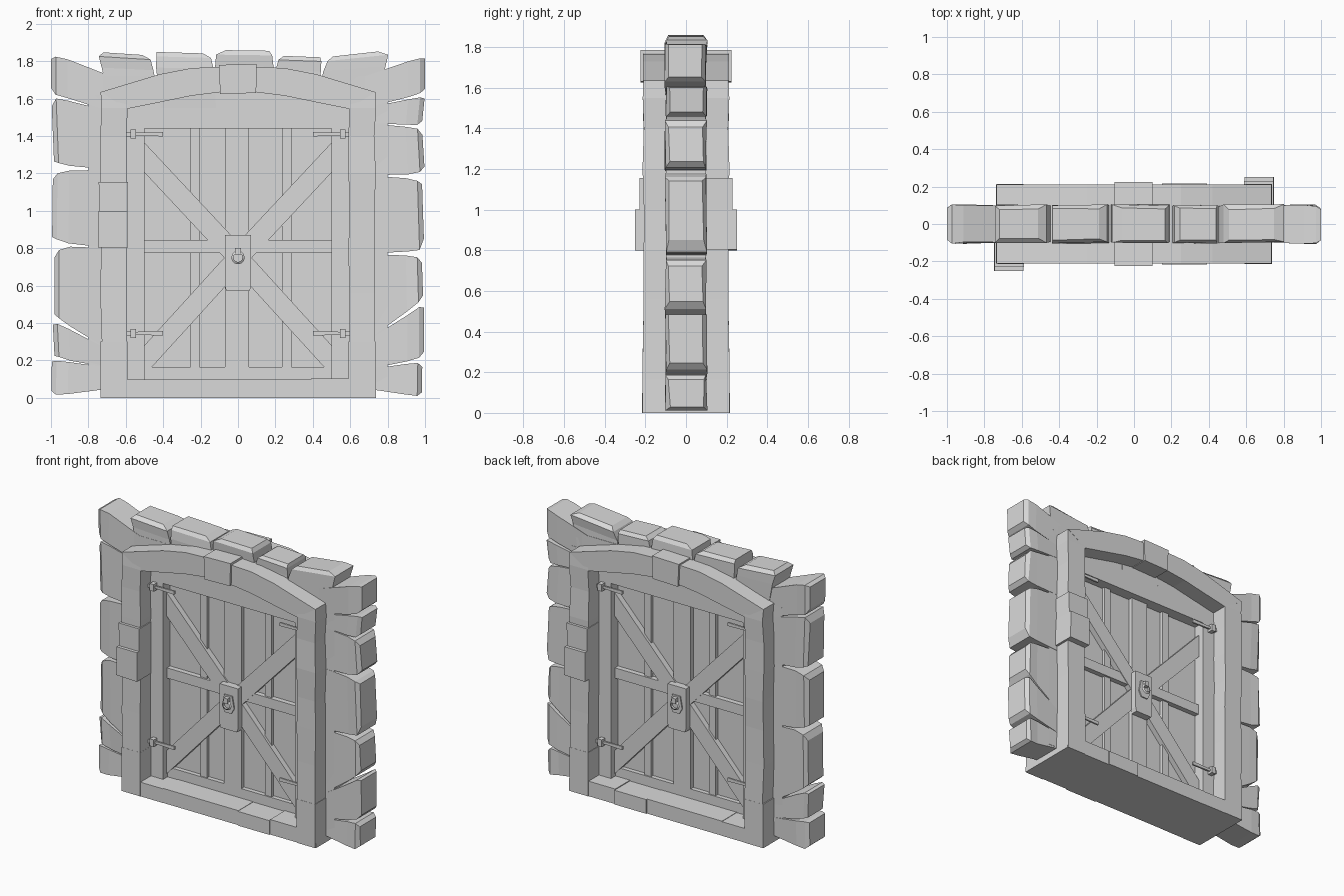
import bpy, bmesh, math, random
from mathutils import Matrix

random.seed(4)
if "Cube" in bpy.data.objects:
    bpy.data.objects.remove(bpy.data.objects["Cube"], do_unlink=True)

grey = bpy.data.materials.new("stone_grey")
grey.use_nodes = True
grey.diffuse_color = (0.7, 0.7, 0.7, 1)
grey.node_tree.nodes["Principled BSDF"].inputs["Base Color"].default_value = (0.7, 0.7, 0.7, 1)


def wob(a):
    return random.uniform(-a, a)


def finish(name, bm, both=False):
    """Turn a bmesh into an object; 'both' repeats it on the back face."""
    bmesh.ops.recalc_face_normals(bm, faces=bm.faces)
    if both:
        copy = bmesh.ops.duplicate(bm, geom=bm.verts[:] + bm.edges[:] + bm.faces[:])
        verts = [v for v in copy["geom"] if isinstance(v, bmesh.types.BMVert)]
        bmesh.ops.rotate(bm, verts=verts, matrix=Matrix.Rotation(math.pi, 3, 'Z'))
    mesh = bpy.data.meshes.new(name)
    bm.to_mesh(mesh)
    bm.free()
    mesh.materials.append(grey)
    ob = bpy.data.objects.new(name, mesh)
    bpy.context.collection.objects.link(ob)
    return ob


def loft(name, rings, both=False):
    """Skin matching rings of points and cap both ends."""
    bm = bmesh.new()
    rows = [[bm.verts.new(p) for p in ring] for ring in rings]
    n = len(rows[0])
    for a, b in zip(rows, rows[1:]):
        for i in range(n):
            j = (i + 1) % n
            bm.faces.new((a[i], a[j], b[j], b[i]))
    bm.faces.new(rows[0])
    bm.faces.new(rows[-1])
    return finish(name, bm, both)


def prism(name, pts, y0, y1, both=False):
    return loft(name, [[(x, y, z) for x, z in pts] for y in (y0, y1)], both)


def box(name, x0, x1, z0, z1, y0, y1, both=False):
    return prism(name, [(x0, z0), (x1, z0), (x1, z1), (x0, z1)], y0, y1, both)


def stone(name, in_a, in_b, out_a, out_b):
    """Rough wall stone: flush inside, narrowing to a chipped outer end."""
    rings = []
    for t, gap, depth in ((0, 0, 0.098), (0.72, 0.025, 0.1), (0.92, 0.05, 0.1), (1, 0.13, 0.082)):
        ends = []
        for k in (gap + wob(gap * 0.5), 1 - gap + wob(gap * 0.5)):
            a = [p + (q - p) * t for p, q in zip(in_a, out_a)]
            b = [p + (q - p) * t for p, q in zip(in_b, out_b)]
            ends.append([p + (q - p) * k for p, q in zip(a, b)])
        (ax, az), (bx, bz) = ends
        d = [depth + wob(0.006) * (t > 0) for _ in range(4)]
        rings.append([(ax, -d[0], az), (bx, -d[1], bz), (bx, d[2], bz), (ax, d[3], az)])
    loft(name, rings)


# Wall core around the opening
for s, side in ((-1, "right"), (1, "left")):
    x0, x1 = sorted((s * 0.5, s * 0.8))
    box(f"wall_core_{side}", x0, x1, 0.05, 1.62, -0.098, 0.098)
box("wall_lintel", -0.72, 0.72, 1.44, 1.72, -0.098, 0.098)

# Wall edge stones: outer and inner seam heights for each side
seams = {
    -1: [(1.85, 1.72), (1.62, 1.53), (1.23, 1.22), (0.82, 0.8), (0.42, 0.25), (0.21, 0.16), (0.0, 0.05)],
    1: [(1.84, 1.72), (1.62, 1.55), (1.45, 1.47), (1.19, 1.19), (0.77, 0.77), (0.51, 0.3), (0.2, 0.15), (0.0, 0.05)],
}
for s, rows in seams.items():
    for i, (top, low) in enumerate(zip(rows, rows[1:])):
        reach = [1 - random.random() * 0.02 if i else 1 for _ in range(2)]
        stone(f"side_stone_{'left' if s > 0 else 'right'}_{i + 1}",
              (s * 0.68, low[1]), (s * 0.68, top[1]),
              (s * reach[0], low[0]), (s * reach[1], top[0]))

# Top course of stones
cuts = [-0.76, -0.46, -0.13, 0.2, 0.46, 0.82]
tops = [(1.85, 1.83), (1.85, 1.84), (1.86, 1.855), (1.83, 1.82), (1.82, 1.86)]
for i, (za, zb) in enumerate(tops):
    a, b = cuts[i], cuts[i + 1]
    stone(f"top_stone_{i + 1}", (a * 0.9, 1.55), (b * 0.9, 1.55), (a, za), (b, zb))

# Frame posts, slightly uneven
for s, side in ((-1, "right"), (1, "left")):
    rings = []
    for z in (0, 0.3, 0.56, 0.8, 1.0, 1.2, 1.4, 1.55):
        o, i, d = s * (0.733 + wob(0.007)), s * (0.594 + wob(0.004)), 0.21 + wob(0.004)
        rings.append([(i, -d, z), (o, -d, z), (o, d, z), (i, d, z)])
    rings.append([(s * 0.594, -0.21, 1.6), (s * 0.735, -0.21, 1.635),
                  (s * 0.735, 0.21, 1.635), (s * 0.594, 0.21, 1.6)])
    loft(f"frame_post_{side}", rings)
    box(f"post_foot_{side}", *sorted((s * 0.592, s * 0.735)), 0, 0.3, -0.214, 0.214)

# Shallow arch and keystone
outer = [(0.735, 1.635), (0.42, 1.73), (0.25, 1.763), (0.09, 1.77)]
inner = [(0.594, 1.545), (0.42, 1.58), (0.25, 1.615), (0.09, 1.635)]
for s, side in ((-1, "right"), (1, "left")):
    loft(f"arch_{side}", [[(s * o[0], -0.212, o[1]), (s * o[0], 0.212, o[1]),
                           (s * i[0], 0.212, i[1]), (s * i[0], -0.212, i[1])]
                          for o, i in zip(outer, inner)])
prism("keystone", [(-0.095, 1.625), (0.097, 1.63), (0.1, 1.785), (-0.103, 1.78)], -0.225, 0.225)

# Sill stones
sill = [-0.6, -0.42, 0.15, 0.39, 0.6]
for i, (a, b) in enumerate(zip(sill, sill[1:])):
    d = 0.212 + wob(0.005)
    box(f"sill_stone_{i + 1}", a, b, 0, 0.1 + wob(0.004), -d, d)

# Projecting blocks on one post of each face
prism("post_block_lower", [(-0.748, 0.805), (-0.59, 0.8), (-0.59, 1.0), (-0.745, 1.0)], -0.252, -0.1, True)
prism("post_block_upper", [(-0.74, 1.0), (-0.588, 1.0), (-0.588, 1.155), (-0.745, 1.155)], -0.23, -0.1, True)

# Door: panel, battens, rails and diagonal braces
box("door_panel", -0.51, 0.51, 0.08, 1.46, -0.02, 0.02)
box("centre_batten", -0.07, 0.06, 0.1, 1.45, -0.05, 0.05)
for n, x in (("right", -0.23), ("left", 0.26)):
    box(f"thin_batten_{n}", x - 0.025, x + 0.025, 0.1, 1.45, -0.042, 0.042)
box("middle_rail", -0.51, 0.51, 0.775, 0.845, -0.055, 0.055)
box("bottom_rail", -0.51, 0.51, 0.08, 0.165, -0.05, 0.05)
for s, side in ((-1, "right"), (1, "left")):
    prism(f"upper_brace_{side}", [(0, 0.67), (0, 0.83), (s * 0.51, 1.375), (s * 0.51, 1.215)], -0.06, 0.06)
    prism(f"lower_brace_{side}", [(0, 0.67), (0, 0.83), (s * 0.51, 0.27), (s * 0.51, 0.11)], -0.058, 0.058)

# Lock plate, knob and ring handle
prism("lock_plate", [(-0.062, 0.57), (0.062, 0.57), (0.07, 0.6), (0.07, 0.87), (-0.07, 0.87), (-0.07, 0.6)],
      -0.1, -0.05, True)
prism("handle_plate", [(-0.025, 0.69), (0.025, 0.69), (0.045, 0.73), (0.03, 0.81), (-0.03, 0.81), (-0.045, 0.73)],
      -0.108, -0.09, True)
box("handle_knob", -0.015, 0.015, 0.765, 0.8, -0.135, -0.1, True)
bm = bmesh.new()
rings = []
for i in range(12):
    a = math.tau * i / 12
    rings.append([bm.verts.new((r * math.cos(a), y, 0.75 + r * math.sin(a)))
                  for r, y in ((0.036, -0.122), (0.024, -0.13), (0.024, -0.114))])
for i, row in enumerate(rings):
    nxt = rings[(i + 1) % 12]
    for j in range(3):
        k = (j + 1) % 3
        bm.faces.new((row[j], row[k], nxt[k], nxt[j]))
finish("handle_ring", bm, True)

# Strap hinges
for s, side in ((-1, "right"), (1, "left")):
    for level, z in (("upper", 1.41), ("lower", 0.345)):
        name = f"{level}_hinge_{side}"
        box(name + "_pin", *sorted((s * 0.545, s * 0.575)), z - 0.024, z + 0.024, -0.135, -0.095, True)
        box(name + "_mount", *sorted((s * 0.57, s * 0.597)), z - 0.012, z + 0.012, -0.125, -0.095, True)
        prism(name + "_strap", [(s * 0.55, z - 0.008), (s * 0.55, z + 0.008),
                                (s * 0.4, z + 0.012), (s * 0.4, z - 0.012)], -0.12, -0.108, True)
